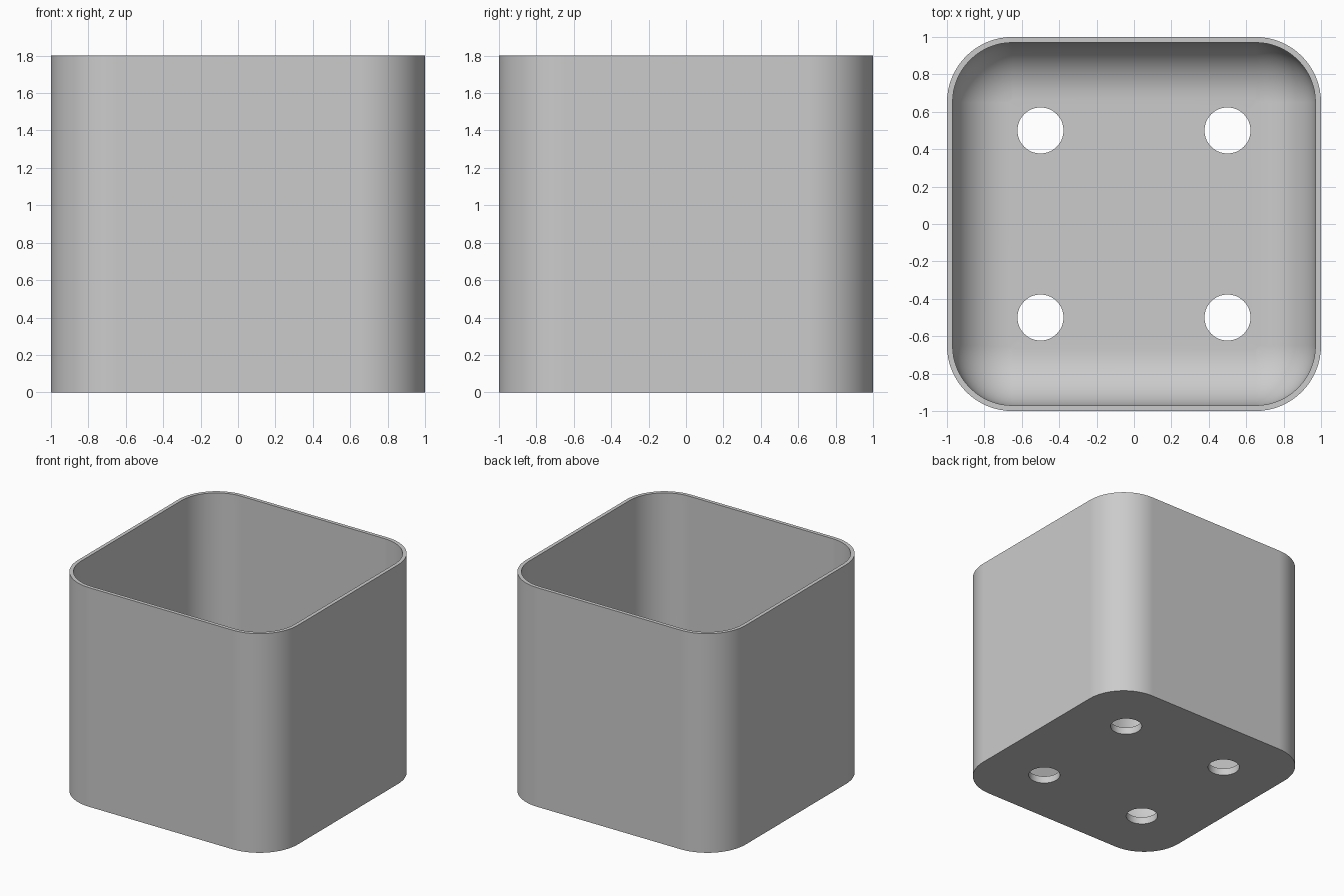
import bpy
import bmesh
from math import cos, sin, pi

cube = bpy.data.objects.get("Cube")
if cube:
    bpy.data.objects.remove(cube, do_unlink=True)

HEIGHT, WALL, FLOOR = 1.8, 0.03, 0.06
CORNER, FILLET = 0.35, 0.30
HOLE_POS, HOLE_R = 0.5, 0.123
ARC, FILLET_STEPS, HOLE_SIDES = 16, 12, 48

bm = bmesh.new()


def ring(points, z):
    """Closed loop of vertices at height z."""
    verts = [bm.verts.new((x, y, z)) for x, y in points]
    edges = [bm.edges.new((v, verts[i - 1])) for i, v in enumerate(verts)]
    return verts, edges


def rounded_square(inset):
    """Outline of the box, moved inward by inset."""
    centre, radius = 1 - CORNER, CORNER - inset
    points = []
    for quarter in range(4):
        mid = (quarter + 0.5) * pi / 2
        cx = centre if cos(mid) > 0 else -centre
        cy = centre if sin(mid) > 0 else -centre
        for i in range(ARC + 1):
            a = (quarter + i / ARC) * pi / 2
            points.append((cx + radius * cos(a), cy + radius * sin(a)))
    return points


def circle(cx, cy):
    angles = [2 * pi * i / HOLE_SIDES for i in range(HOLE_SIDES)]
    return [(cx + HOLE_R * cos(a), cy + HOLE_R * sin(a)) for a in angles]


def bridge(a, b):
    """Quads between two matching loops."""
    for i in range(len(a)):
        bm.faces.new((a[i - 1], a[i], b[i], b[i - 1]))


# Shell section: outer wall, rim, inner wall, fillet down to the floor
section = [(0, 0), (0, HEIGHT), (WALL, HEIGHT)]
for i in range(FILLET_STEPS + 1):
    a = i / FILLET_STEPS * pi / 2
    section.append((WALL + FILLET * (1 - cos(a)), FLOOR + FILLET * (1 - sin(a))))
loops = [ring(rounded_square(inset), z) for inset, z in section]
for lower, upper in zip(loops, loops[1:]):
    bridge(lower[0], upper[0])

# Four drain holes through the floor
under_edges, floor_edges = list(loops[0][1]), list(loops[-1][1])
for sx in (-1, 1):
    for sy in (-1, 1):
        outline = circle(sx * HOLE_POS, sy * HOLE_POS)
        low, low_edges = ring(outline, 0)
        high, high_edges = ring(outline, FLOOR)
        bridge(low, high)
        under_edges += low_edges
        floor_edges += high_edges

# Underside and inner floor around the holes
for edges, direction in ((under_edges, -1), (floor_edges, 1)):
    bmesh.ops.triangle_fill(bm, use_beauty=True, edges=edges, normal=(0, 0, direction))
bmesh.ops.recalc_face_normals(bm, faces=bm.faces)

mesh = bpy.data.meshes.new("planter_box")
bm.to_mesh(mesh)
bm.free()
box = bpy.data.objects.new("planter_box", mesh)
bpy.context.collection.objects.link(box)

# Plain grey material
grey = bpy.data.materials.new("light_grey")
grey.use_nodes = True
colour = (0.6, 0.6, 0.6, 1)
grey.diffuse_color = colour
grey.node_tree.nodes["Principled BSDF"].inputs["Base Color"].default_value = colour
mesh.materials.append(grey)

# Smooth rounded surfaces, crisp rims
bpy.ops.object.select_all(action='DESELECT')
box.select_set(True)
bpy.context.view_layer.objects.active = box
bpy.ops.object.shade_smooth_by_angle(angle=pi / 6)
weighted = box.modifiers.new("weighted_normals", 'WEIGHTED_NORMAL')
weighted.keep_sharp = True
